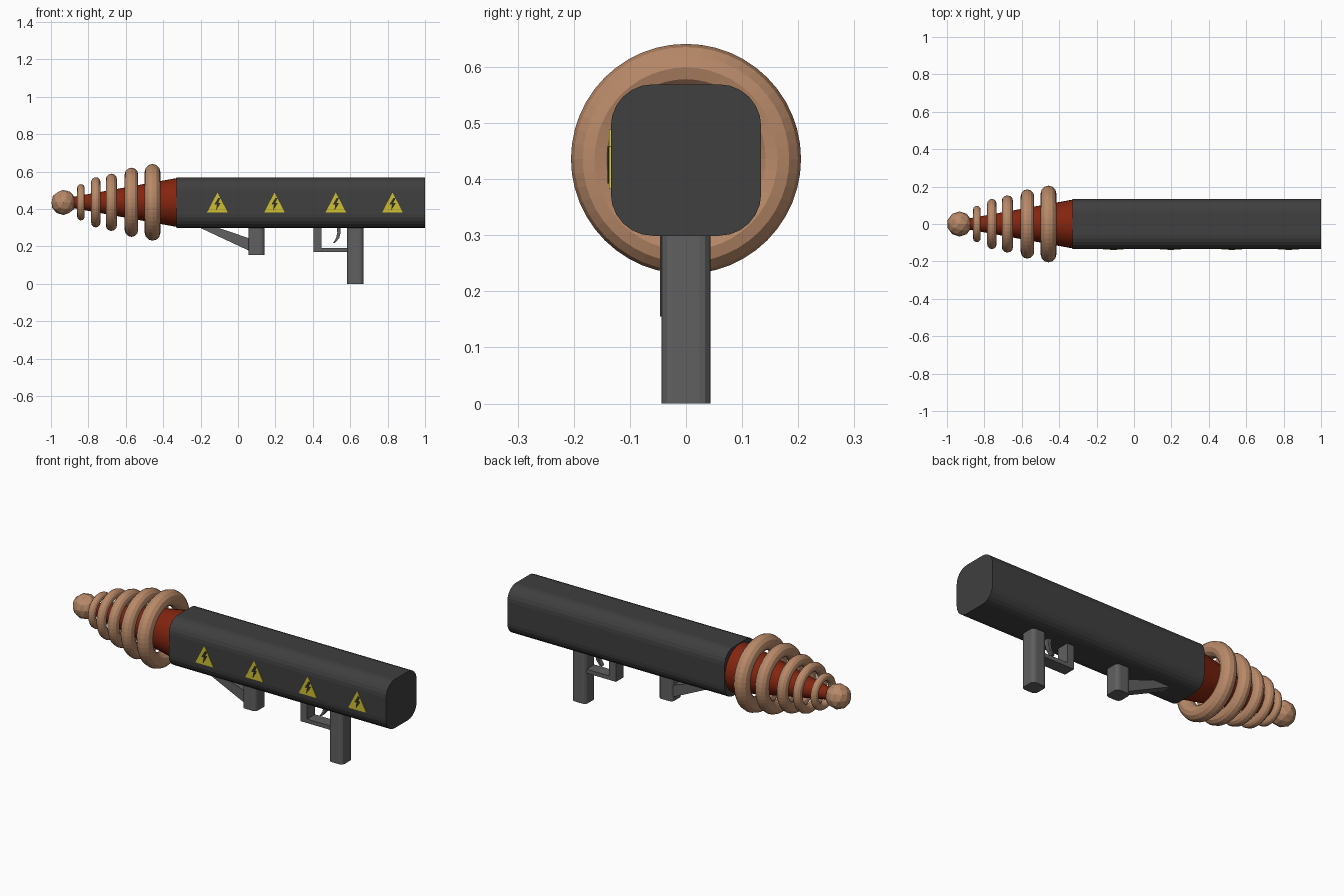
import bpy, bmesh, math
from mathutils import Vector

if "Cube" in bpy.data.objects:
    bpy.data.objects.remove(bpy.data.objects["Cube"])

CZ = 0.435  # height of the barrel axis


def material(name, rgb):
    m = bpy.data.materials.new(name)
    m.diffuse_color = (*rgb, 1)
    m.use_nodes = True
    m.node_tree.nodes["Principled BSDF"].inputs["Base Color"].default_value = m.diffuse_color
    return m


CHARCOAL = material("charcoal", (0.05, 0.05, 0.05))
GREY = material("grey", (0.115, 0.115, 0.115))
COPPER = material("copper", (0.48, 0.25, 0.14))
RED = material("dark red", (0.23, 0.018, 0.005))
YELLOW = material("warning yellow", (0.62, 0.52, 0.03))
BLACK = material("bolt black", (0.03, 0.03, 0.03))


def prism(name, pts, axis, a, b, mat, smooth=False):
    """Extrude a 2D outline along axis from a to b (x: yz, y: xz, z: xy)."""
    place = {"x": lambda p, t: (t, p[0], p[1]),
             "y": lambda p, t: (p[0], t, p[1]),
             "z": lambda p, t: (p[0], p[1], t)}[axis]
    bm = bmesh.new()
    face = bm.faces.new([bm.verts.new(place(p, a)) for p in pts])
    ext = bmesh.ops.extrude_face_region(bm, geom=[face], use_keep_orig=True)
    shift = Vector(place((0, 0), b - a))
    for v in ext["geom"]:
        if isinstance(v, bmesh.types.BMVert):
            v.co += shift
    bmesh.ops.recalc_face_normals(bm, faces=bm.faces[:])
    me = bpy.data.meshes.new(name)
    bm.to_mesh(me)
    bm.free()
    ob = bpy.data.objects.new(name, me)
    bpy.context.collection.objects.link(ob)
    me.materials.append(mat)
    if smooth:
        smooth_object(ob)
    return ob


def smooth_object(ob):
    bpy.ops.object.select_all(action="DESELECT")
    ob.select_set(True)
    bpy.context.view_layer.objects.active = ob
    bpy.ops.object.shade_smooth_by_angle(angle=math.radians(35))


def rounded(cx, cy, hx, hy, r, seg):
    """Rounded rectangle outline."""
    pts = []
    for q, (sx, sy) in enumerate([(1, 1), (-1, 1), (-1, -1), (1, -1)]):
        for i in range(seg + 1):
            t = math.pi / 2 * (q + i / seg)
            pts.append((cx + sx * (hx - r) + r * math.cos(t),
                        cy + sy * (hy - r) + r * math.sin(t)))
    return pts


def finish(name, mat):
    ob = bpy.context.object
    ob.name = name
    ob.data.materials.append(mat)
    return ob


# Barrel housing
prism("housing", rounded(0, CZ - 0.001, 0.134, 0.135, 0.075, 6), "x", -0.33, 1.0, CHARCOAL)

# Tapered red core
bpy.ops.mesh.primitive_cone_add(vertices=32, radius1=0.13, radius2=0.025, depth=0.58,
                                location=(-0.62, 0, CZ), rotation=(0, -math.pi / 2, 0))
smooth_object(finish("core_cone", RED))

# Copper coils, growing toward the housing: x, outer radius, tube radius
for i, (x, outer, tube) in enumerate([(-0.84, 0.097, 0.02), (-0.76, 0.134, 0.025),
                                      (-0.677, 0.153, 0.03), (-0.57, 0.185, 0.036),
                                      (-0.457, 0.205, 0.042)]):
    bpy.ops.mesh.primitive_torus_add(major_segments=48, minor_segments=12,
                                     major_radius=outer - tube, minor_radius=tube,
                                     location=(x, 0, CZ + 0.001), rotation=(0, math.pi / 2, 0))
    finish(f"coil_{i + 1}", COPPER)

# Faceted tip ball
bpy.ops.mesh.primitive_ico_sphere_add(subdivisions=2, radius=0.067, location=(-0.933, 0, CZ))
finish("tip_ball", COPPER)

# Handles
prism("rear_grip", rounded(0.627, 0, 0.043, 0.044, 0.02, 3), "z", 0, 0.31, GREY)
prism("front_grip", rounded(0.098, -0.002, 0.043, 0.044, 0.02, 3), "z", 0.155, 0.31, GREY)
prism("front_grip_strut", [(-0.225, 0.31), (-0.135, 0.31), (0.07, 0.24), (0.07, 0.172)],
      "y", -0.03, 0.03, GREY)

# Trigger guard and curved trigger
prism("trigger_guard", [(0.405, 0.31), (0.405, 0.17), (0.60, 0.17), (0.60, 0.192),
                        (0.447, 0.192), (0.447, 0.31)], "y", -0.034, 0.034, GREY)
front = [(0.527, 0.31), (0.531, 0.275), (0.525, 0.245), (0.508, 0.218)]
back = [(0.52, 0.22), (0.541, 0.245), (0.549, 0.275), (0.549, 0.31)]
prism("trigger", front + back, "y", -0.012, 0.012, GREY)

# Warning signs on the front side: yellow triangle with a dark bolt
BOLT = [(0.004, 0.458), (-0.017, 0.424), (-0.003, 0.424), (-0.008, 0.392),
        (0.018, 0.432), (0.004, 0.432), (0.016, 0.458)]
for i, x in enumerate((-0.11, 0.195, 0.523, 0.826)):
    prism(f"warning_triangle_{i + 1}", [(x - 0.055, 0.382), (x + 0.055, 0.382), (x, 0.488)],
          "y", -0.137, -0.132, YELLOW)
    prism(f"warning_bolt_{i + 1}", [(x + px, z) for px, z in BOLT], "y", -0.140, -0.135, BLACK)
